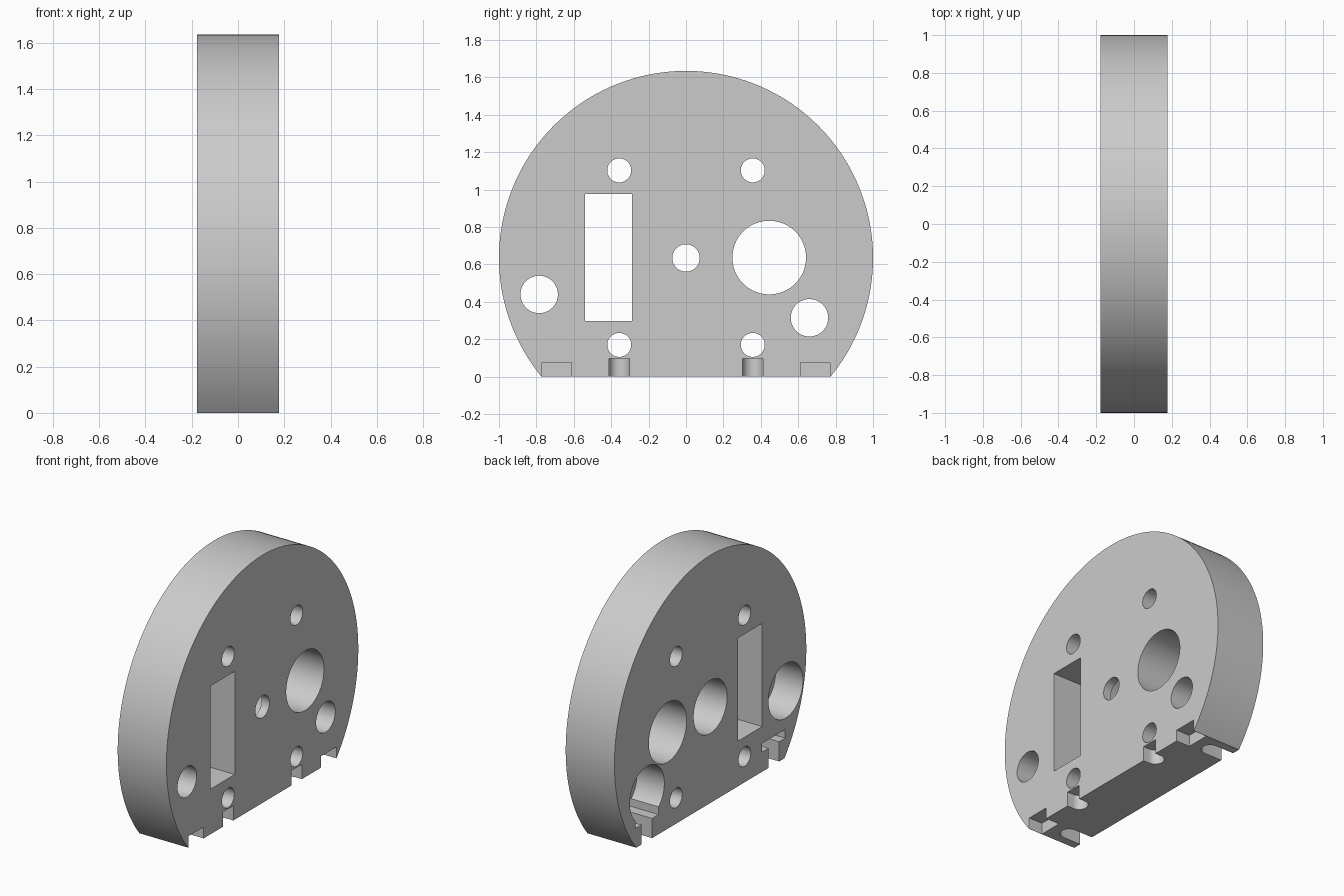
import bpy, bmesh
from math import sin, cos, pi, asin

cube = bpy.data.objects.get("Cube")
if cube:
    bpy.data.objects.remove(cube, do_unlink=True)

HALF = 0.178          # half thickness of the plate
CENTRE = 0.635        # height of the disc centre
OVER = 0.05           # cutter overshoot

grey = bpy.data.materials.new("light_grey")
grey.use_nodes = True
tone = (0.6, 0.6, 0.6, 1)
grey.diffuse_color = tone
grey.node_tree.nodes["Principled BSDF"].inputs["Base Color"].default_value = tone


def prism(name, outline, offset):
    """Solid made by sweeping an outline of 3D points by an offset."""
    bm = bmesh.new()
    face = bm.faces.new([bm.verts.new(p) for p in outline])
    swept = bmesh.ops.extrude_face_region(bm, geom=[face])["geom"]
    bmesh.ops.translate(bm, vec=offset,
                        verts=[v for v in swept if isinstance(v, bmesh.types.BMVert)])
    bmesh.ops.recalc_face_normals(bm, faces=bm.faces)
    mesh = bpy.data.meshes.new(name)
    bm.to_mesh(mesh)
    bm.free()
    mesh.materials.append(grey)
    obj = bpy.data.objects.new(name, mesh)
    bpy.context.collection.objects.link(obj)
    return obj


def arc(cy, cz, r, start, end, steps):
    return [(cy + r * cos(start + (end - start) * i / steps),
             cz + r * sin(start + (end - start) * i / steps)) for i in range(steps + 1)]


# Plate: a disc with a flat foot
foot = asin(CENTRE)
plate = prism("plate", [(-HALF, y, z) for y, z in arc(0, CENTRE, 1, -foot, pi + foot, 128)],
              (2 * HALF, 0, 0))


def cut(cutter):
    cutter.hide_render = True
    mod = plate.modifiers.new("cut", "BOOLEAN")
    mod.operation = "DIFFERENCE"
    mod.solver = "EXACT"
    mod.object = cutter
    bpy.context.view_layer.objects.active = plate
    bpy.ops.object.modifier_apply(modifier=mod.name)
    bpy.data.objects.remove(cutter, do_unlink=True)


def bore(y, z, r, depth=2 * HALF + OVER):
    """Round hole cut from the -x face."""
    ring = arc(y, z, r, 0, 2 * pi, 64)[:-1]
    cut(prism("bore", [(-HALF - OVER, a, b) for a, b in ring], (depth + OVER, 0, 0)))


def box(x0, x1, y0, y1, z0, z1):
    cut(prism("pocket", [(x0, y0, z0), (x0, y1, z0), (x0, y1, z1), (x0, y0, z1)],
              (x1 - x0, 0, 0)))


def round_slot(y, r, x_round, x_open, height):
    """Upright slot from the foot with one rounded end, open at one face."""
    side = 1 if x_open < x_round else -1
    end = [(x_round + side * r * cos(t), y + r * sin(t), -OVER)
           for t in (-pi / 2 + pi * i / 20 for i in range(21))]
    cut(prism("slot", end + [(x_open, y + r, -OVER), (x_open, y - r, -OVER)],
              (0, 0, height + OVER)))


# Through holes and the rectangular window
for y in (-0.357, 0.357):
    for z in (0.17, 1.103):
        bore(y, z, 0.064)
bore(0.445, 0.637, 0.197)
box(-HALF - OVER, HALF + OVER, -0.54, -0.288, 0.298, 0.978)

# Stepped holes, wider on one face
for y, z, r, wide, depth in ((0, CENTRE, 0.073, 0.175, 0.3),
                             (-0.785, 0.44, 0.1, 0.18, 0.2),
                             (0.66, 0.315, 0.1, 0.18, 0.2)):
    bore(y, z, r)
    bore(y, z, wide, depth)

# Foot slots, corner pockets and nut recesses on both sides
for s in (-1, 1):
    round_slot(s * 0.357, 0.055, HALF - 0.045, HALF + OVER, 0.097)
    round_slot(s * 0.662, 0.055, -0.045, -HALF - OVER, 0.15)
    y0, y1 = sorted((s * 0.612, s * 0.771))
    box(HALF - 0.1, HALF + OVER, y0, y1, -OVER, 0.075)
    y0, y1 = sorted((s * 0.54, s * 0.78))
    box(-HALF - OVER, 0.03, y0, y1, 0.13, 0.187)

# Smooth curved walls, crisp edges
bpy.ops.object.select_all(action="DESELECT")
plate.select_set(True)
bpy.context.view_layer.objects.active = plate
bpy.ops.object.shade_smooth_by_angle(angle=pi / 6)
